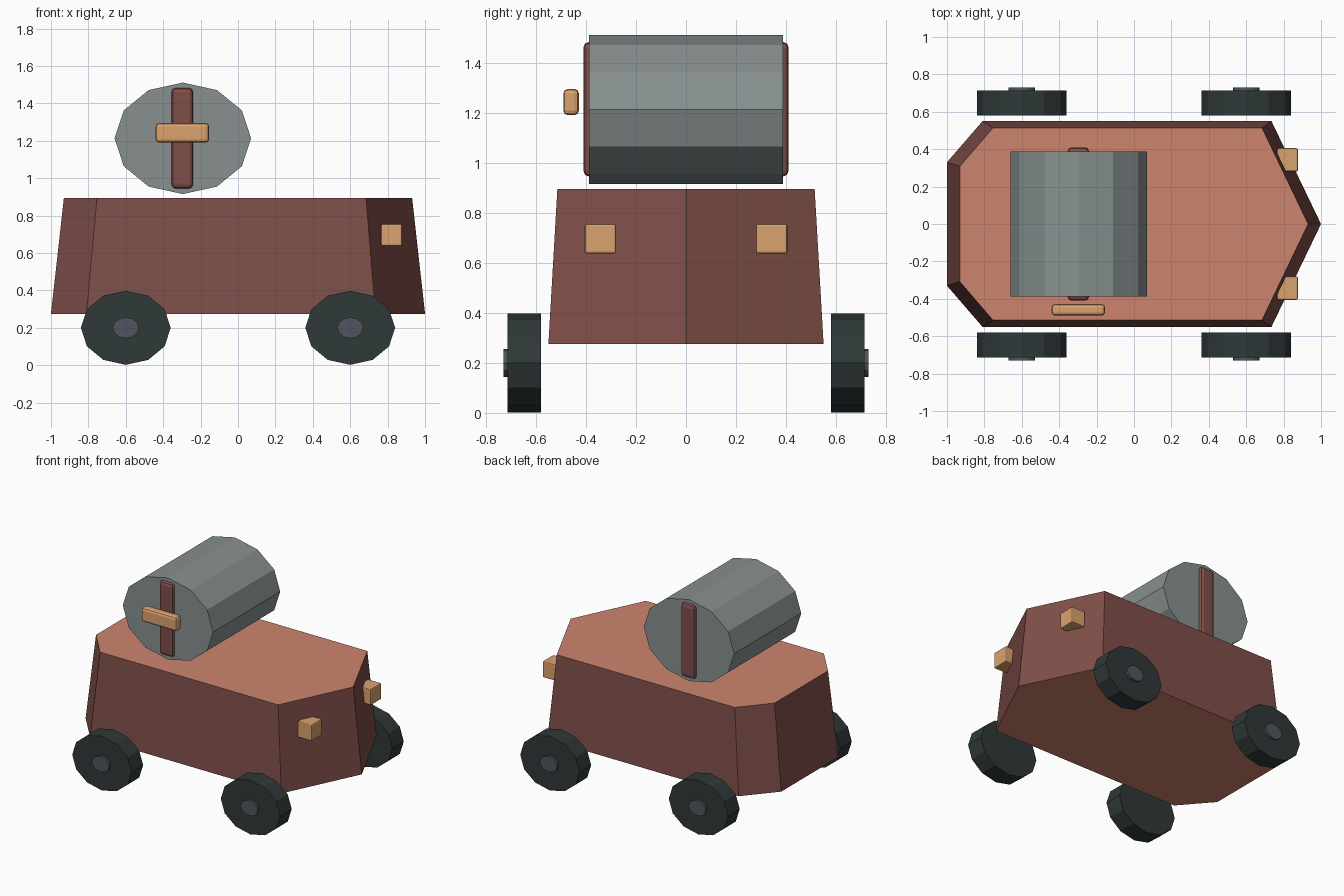
import bpy, bmesh, math
from mathutils import Matrix

if "Cube" in bpy.data.objects:
    bpy.data.objects.remove(bpy.data.objects["Cube"])


def material(name, rgb):
    """Flat colour given as sRGB 0-255, stored as linear."""
    lin = [((c / 255 + 0.055) / 1.055) ** 2.4 for c in rgb]
    m = bpy.data.materials.new(name)
    m.diffuse_color = (*lin, 1)
    m.use_nodes = True
    m.node_tree.nodes["Principled BSDF"].inputs["Base Color"].default_value = m.diffuse_color
    return m


MAROON = material("maroon paint", (128, 79, 73))
SALMON = material("salmon deck", (205, 132, 109))
STEEL = material("grey steel", (136, 144, 144))
TAN = material("tan trim", (219, 162, 110))
RUBBER = material("dark rubber", (47, 56, 56))
HUB = material("hub grey", (84, 84, 94))


def finish(bm, name, *mats):
    bmesh.ops.recalc_face_normals(bm, faces=bm.faces)
    me = bpy.data.meshes.new(name)
    bm.to_mesh(me)
    bm.free()
    for m in mats:
        me.materials.append(m)
    ob = bpy.data.objects.new(name, me)
    bpy.context.collection.objects.link(ob)
    return ob


def box(name, lo, hi, mat, bevel):
    """Box between two corners with softened edges."""
    size = [b - a for a, b in zip(lo, hi)]
    mid = [(a + b) / 2 for a, b in zip(lo, hi)]
    bm = bmesh.new()
    bmesh.ops.create_cube(bm, size=1, matrix=Matrix.Translation(mid) @ Matrix.Diagonal((*size, 1)))
    bmesh.ops.bevel(bm, geom=bm.edges[:], offset=bevel, segments=2, profile=0.5, affect='EDGES')
    return finish(bm, name, mat)


def drum(name, x, z, rx, rz, y0, y1, mat, sides=12):
    """Oval cylinder lying along y."""
    bm = bmesh.new()
    place = (Matrix.Translation((x, (y0 + y1) / 2, z))
             @ Matrix.Diagonal((rx, 1, rz, 1)) @ Matrix.Rotation(math.pi / 2, 4, 'X')
             @ Matrix.Rotation(math.pi / 2, 4, 'Z'))
    bmesh.ops.create_cone(bm, cap_ends=True, segments=sides, radius1=1, radius2=1,
                          depth=abs(y1 - y0), matrix=place)
    return finish(bm, name, mat)


# Hull: pointed outline tapering upward, salmon on top and underside
half = [(1, 0), (0.735, 0.55), (-0.81, 0.55), (-1, 0.33)]
outline = half + [(x, -y) for x, y in reversed(half[1:])]
bm = bmesh.new()
low = [bm.verts.new((x, y, 0.275)) for x, y in outline]
high = [bm.verts.new((x * 0.931, y * 0.935, 0.895)) for x, y in outline]
bm.faces.new(low)
bm.faces.new(high)
n = len(outline)
for i in range(n):
    j = (i + 1) % n
    bm.faces.new((low[i], low[j], high[j], high[i]))
bm.normal_update()
for f in bm.faces:
    f.material_index = 1 if abs(f.normal.z) > 0.9 else 0
finish(bm, "hull", MAROON, SALMON)

# Tank with a strap on each end and a floating handle bar
drum("tank", -0.295, 1.213, 0.365, 0.298, -0.387, 0.387, STEEL)
box("tank_strap", (-0.355, -0.41, 0.945), (-0.24, 0.41, 1.483), MAROON, 0.022)
box("tank_handle", (-0.44, -0.49, 1.19), (-0.155, -0.428, 1.295), TAN, 0.018)

# Headlamps, wheels and hubs on both sides
for s, side in ((-1, "right"), (1, "left")):
    y0, y1 = sorted((s * 0.28, s * 0.405))
    box("headlamp_" + side, (0.765, y0, 0.637), (0.876, y1, 0.755), TAN, 0.008)
    for x, end in ((-0.6, "rear"), (0.6, "front")):
        drum(f"wheel_{end}_{side}", x, 0.2, 0.24, 0.198, s * 0.58, s * 0.713, RUBBER)
        drum(f"hub_{end}_{side}", x, 0.2, 0.07, 0.056, s * 0.66, s * 0.73, HUB)
